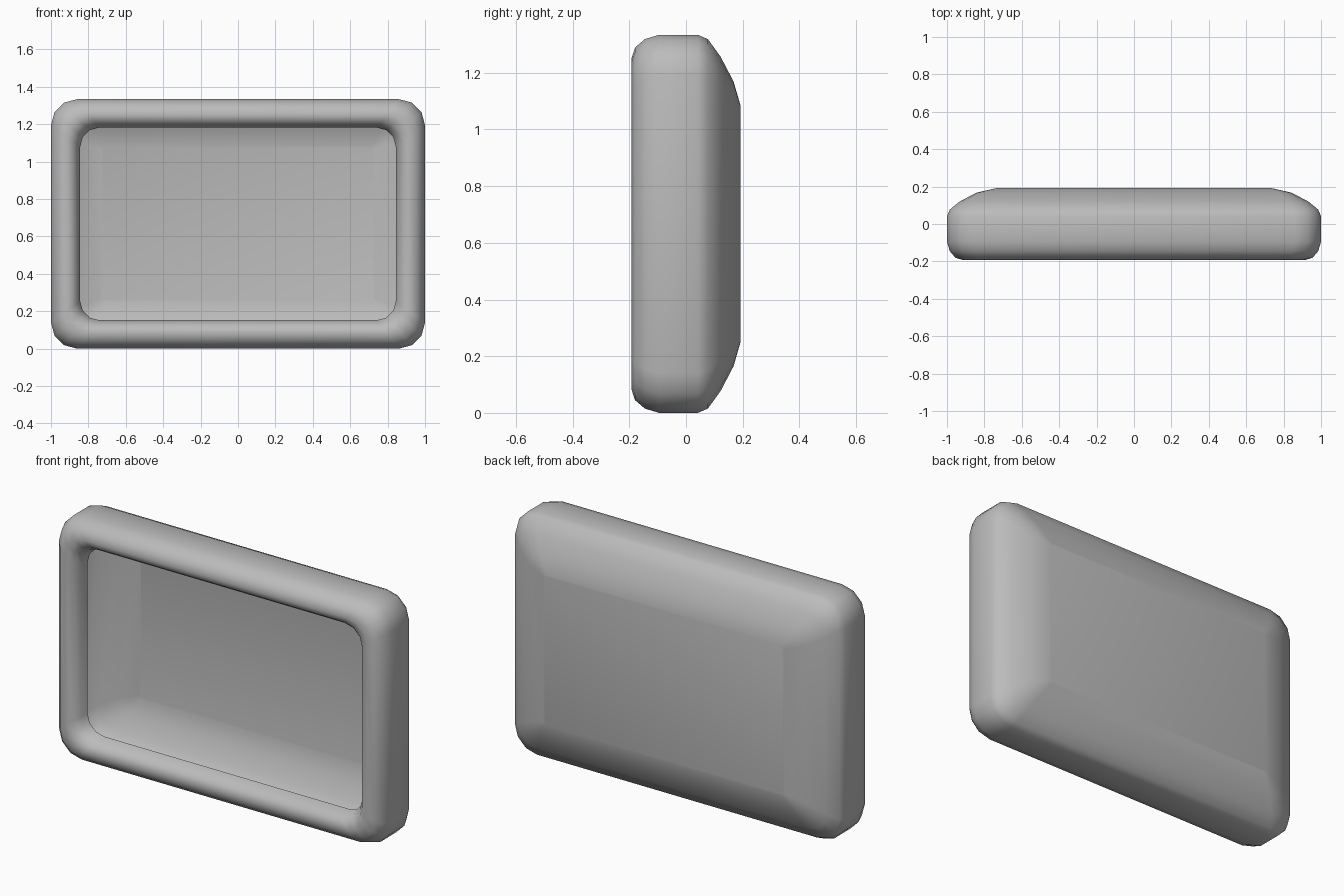
import bpy, bmesh, math

if "Cube" in bpy.data.objects:
    bpy.data.objects.remove(bpy.data.objects["Cube"])

HX, HZ = 1.0, 0.667   # half width and half height
SEG = 3               # segments per rounded corner

# Shell profile from back panel to rolled front lip:
# (side inset, top inset, depth y, corner radius)
PROFILE = [
    (0.27, 0.252, 0.193, 0.02),
    (0.16, 0.165, 0.168, 0.07),
    (0.07, 0.077, 0.122, 0.11),
    (0.015, 0.015, 0.077, 0.135),
    (0.0, 0.0, 0.042, 0.14),
    (0.0, 0.0, -0.095, 0.14),
    (0.015, 0.015, -0.145, 0.138),
    (0.045, 0.045, -0.18, 0.125),
    (0.085, 0.085, -0.193, 0.115),
    (0.12, 0.118, -0.18, 0.108),
    (0.145, 0.142, -0.145, 0.104),
    (0.156, 0.152, -0.1, 0.102),
]


def rounded_ring(bm, dx, dz, y, r):
    """Rounded rectangle loop of vertices in the xz plane."""
    ring = []
    for i, (sx, sz) in enumerate([(1, 1), (-1, 1), (-1, -1), (1, -1)]):
        cx, cz = sx * (HX - dx - r), sz * (HZ - dz - r)
        for k in range(SEG + 1):
            a = math.pi / 2 * (i + k / SEG)
            ring.append(bm.verts.new((cx + r * math.cos(a), y,
                                      HZ + cz + r * math.sin(a))))
    return ring


# Hollow casing: lofted rings closed by the back panel, open at the front
bm = bmesh.new()
rings = [rounded_ring(bm, *p) for p in PROFILE]
n = len(rings[0])
for a, b in zip(rings, rings[1:]):
    for i in range(n):
        j = (i + 1) % n
        bm.faces.new((a[i], a[j], b[j], b[i]))
back = bm.faces.new(rings[0])
bmesh.ops.recalc_face_normals(bm, faces=bm.faces)
back.normal_update()
if back.normal.y < 0:
    bmesh.ops.reverse_faces(bm, faces=bm.faces)
for f in bm.faces:
    f.smooth = True

mesh = bpy.data.meshes.new("casing")
bm.to_mesh(mesh)
bm.free()
casing = bpy.data.objects.new("casing", mesh)
bpy.context.collection.objects.link(casing)

# Plain grey finish
grey = bpy.data.materials.new("grey")
grey.diffuse_color = (0.5, 0.5, 0.5, 1)
grey.use_nodes = True
grey.node_tree.nodes["Principled BSDF"].inputs["Base Color"].default_value = grey.diffuse_color
mesh.materials.append(grey)
